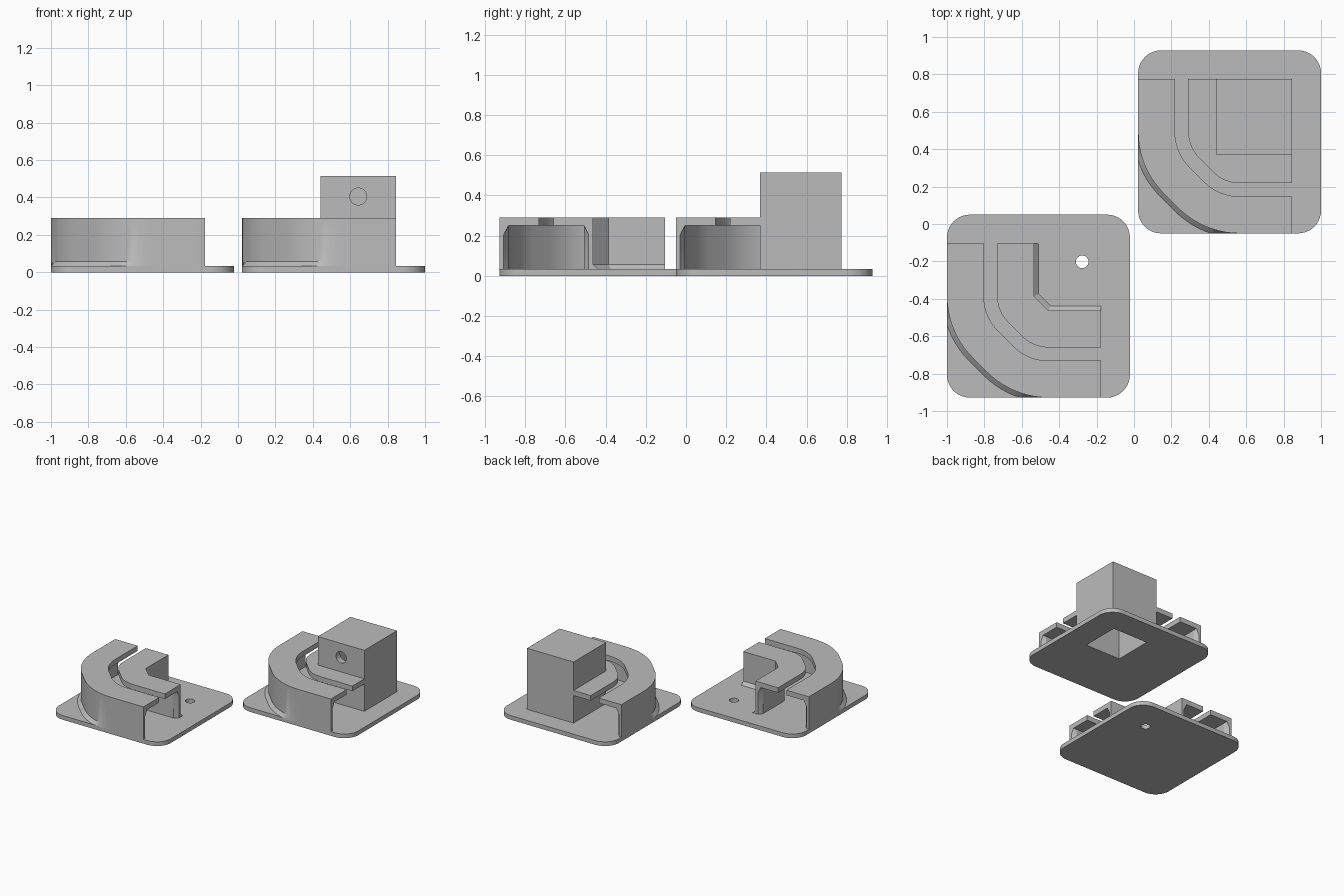
import bpy, bmesh, math
from mathutils import Vector

if "Cube" in bpy.data.objects:
    bpy.data.objects.remove(bpy.data.objects["Cube"])

SIZE, END, WIDTH = 0.978, 0.824, 0.465     # tile side, rail end, full rail width
TILES = {"plain": Vector((-1.0, -0.928, 0)), "tower": Vector((0.022, -0.05, 0))}

grey = bpy.data.materials.new("grey plastic")
grey.diffuse_color = (0.5, 0.5, 0.5, 1)
grey.use_nodes = True
grey.node_tree.nodes["Principled BSDF"].inputs["Base Color"].default_value = grey.diffuse_color


def finish(name, bm, origin):
    bmesh.ops.remove_doubles(bm, verts=bm.verts, dist=1e-5)
    bmesh.ops.recalc_face_normals(bm, faces=bm.faces)
    bmesh.ops.translate(bm, verts=bm.verts, vec=origin)
    mesh = bpy.data.meshes.new(name)
    bm.to_mesh(mesh)
    bm.free()
    mesh.materials.append(grey)
    ob = bpy.data.objects.new(name, mesh)
    bpy.context.collection.objects.link(ob)
    return ob


def prism(name, pts, z0, z1, origin):
    bm = bmesh.new()
    face = bm.faces.new([bm.verts.new((x, y, z0)) for x, y in pts])
    top = bmesh.ops.extrude_face_region(bm, geom=[face])["geom"]
    bmesh.ops.translate(bm, verts=[g for g in top if isinstance(g, bmesh.types.BMVert)],
                        vec=(0, 0, z1 - z0))
    return finish(name, bm, origin)


def box(name, a, b, z0, z1, origin):
    return prism(name, [(a, a), (b, a), (b, b), (a, b)], z0, z1, origin)


def cylinder(name, radius, depth, loc, rot=(0, 0, 0)):
    bpy.ops.mesh.primitive_cylinder_add(vertices=32, radius=radius, depth=depth,
                                        location=loc, rotation=rot)
    ob = bpy.context.object
    ob.name = name
    ob.data.materials.append(grey)
    return ob


def cut(target, cutter):
    mod = target.modifiers.new("cut", 'BOOLEAN')
    mod.object, mod.operation, mod.solver = cutter, 'DIFFERENCE', 'EXACT'
    bpy.context.view_layer.objects.active = target
    bpy.ops.object.modifier_apply(modifier=mod.name)


def smooth(ob):
    bpy.ops.object.select_all(action='DESELECT')
    ob.select_set(True)
    bpy.context.view_layer.objects.active = ob
    bpy.ops.object.shade_smooth_by_angle(angle=math.radians(25))


def base_plate(name, origin, r=0.122, steps=10):
    pts = []
    for i, (cx, cy) in enumerate([(SIZE - r, SIZE - r), (r, SIZE - r), (r, r), (SIZE - r, r)]):
        for k in range(steps + 1):
            a = math.radians(90 * (i + k / steps))
            pts.append((cx + r * math.cos(a), cy + r * math.sin(a)))
    return prism(name, pts, 0, 0.033, origin)


# Stations along the bend: pivot, outward angle, flare, is a mitred corner
C1, C2, STEPS = (WIDTH, 0.543), (0.543, WIDTH), 10
STATIONS = [((WIDTH, END), 180, 0.024, False), ((WIDTH, END - 0.03), 180, 0, False)]
STATIONS += [(C1, 180 + 45 * k / STEPS, 0, True) for k in range(STEPS + 1)]
STATIONS += [(C2, 225 + 45 * k / STEPS, 0, True) for k in range(STEPS + 1)]
STATIONS += [((END - 0.03, WIDTH), 270, 0, False), ((END, WIDTH), 270, 0.024, False)]


def rail(name, outer, origin):
    """Sweep an L-shaped wall with a lip and a chamfered foot round the bend."""
    bm = bmesh.new()
    rings = []
    for (cx, cy), deg, flare, corner in STATIONS:
        w = 0.045 - flare
        profile = [(-0.025, 0.02), (-0.025, 0.033), (0, 0.057), (0, 0.29), (0.197, 0.29),
                   (0.197, 0.25), (0.045, 0.25), (w, 0.205), (w, 0.02)]
        ring = []
        for r, z in profile:
            r = WIDTH - r if outer else r
            a, reach = math.radians(deg), r
            if r < 0 and corner:            # inside of the bend is a sharp mitre
                a = math.radians(202.5 if deg < 225 or (cx, cy) == C1 else 247.5)
                reach = r / math.cos(math.radians(22.5))
            # the foot never leaves the plate
            x = max(cx + reach * math.cos(a), 0)
            y = max(cy + reach * math.sin(a), 0)
            ring.append(bm.verts.new((x, y, z)))
        rings.append(ring)
    n = len(rings[0])
    for p, q in zip(rings, rings[1:]):
        for i in range(n):
            j = (i + 1) % n
            bm.faces.new((p[i], p[j], q[j], q[i]))
    bm.faces.new(rings[0])
    bm.faces.new(rings[-1])
    return finish(name, bm, origin)


parts = {}
for label, origin in TILES.items():
    parts[label] = [base_plate(label + "_base", origin),
                    rail(label + "_inner_rail", False, origin),
                    rail(label + "_outer_rail", True, origin)]

# Round hole through the plain tile
drill = cylinder("drill", 0.034, 0.2, TILES["plain"] + Vector((0.723, 0.726, 0)))
cut(parts["plain"][0], drill)

# Hollow tower with a round front hole, open underneath
o = TILES["tower"]
tower = box("tower_block", 0.418, END, 0.015, 0.515, o)
hollow = box("hollow", 0.468, END - 0.05, -0.1, 0.465, o)
bore = cylinder("bore", 0.045, 0.2, o + Vector((0.621, 0.418, 0.405)), (math.pi / 2, 0, 0))
trim = box("trim", 0.418, END + 0.0001, 0.0, 0.515, o)
cut(parts["tower"][1], trim)
cut(parts["tower"][0], hollow)
cut(tower, hollow)
cut(tower, bore)

for helper in (drill, hollow, bore, trim):
    bpy.data.objects.remove(helper, do_unlink=True)
for ob in parts["plain"] + parts["tower"] + [tower]:
    smooth(ob)
